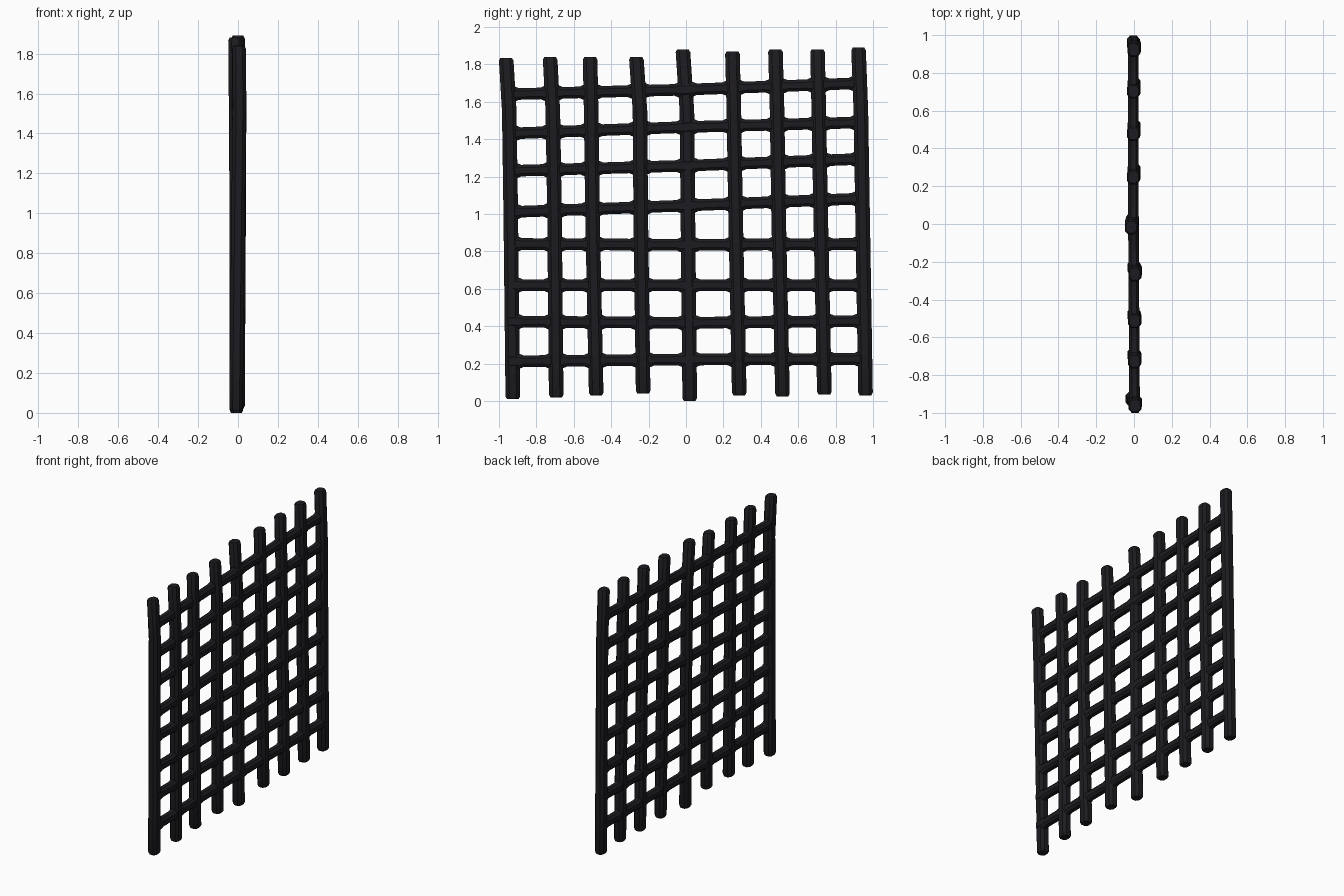
import bpy, bmesh, math

if "Cube" in bpy.data.objects:
    bpy.data.objects.remove(bpy.data.objects["Cube"])

mat = bpy.data.materials.new("dark_iron")
mat.diffuse_color = (0.012, 0.011, 0.014, 1)
mat.use_nodes = True
mat.node_tree.nodes["Principled BSDF"].inputs["Base Color"].default_value = mat.diffuse_color

# Unit octagon: a square with cut corners
C = 0.5
OCT = [(1, C), (C, 1), (-C, 1), (-1, C), (-1, -C), (-C, -1), (C, -1), (1, -C)]


def bar(name, rings):
    """rings: list of eight-point loops, skinned and capped"""
    bm = bmesh.new()
    loops = [[bm.verts.new(p) for p in r] for r in rings]
    for a, b in zip(loops, loops[1:]):
        for i in range(8):
            j = (i + 1) % 8
            bm.faces.new((a[i], a[j], b[j], b[i]))
    bm.faces.new(loops[0])
    bm.faces.new(loops[-1])
    bmesh.ops.recalc_face_normals(bm, faces=bm.faces)
    me = bpy.data.meshes.new(name)
    bm.to_mesh(me)
    bm.free()
    me.materials.append(mat)
    ob = bpy.data.objects.new(name, me)
    bpy.context.collection.objects.link(ob)
    bpy.context.view_layer.objects.active = ob
    ob.select_set(True)
    bpy.ops.object.shade_smooth_by_angle(angle=math.radians(30))
    ob.select_set(False)


def path_at(pts, t):
    """piecewise linear point on a list of (t, a, b)"""
    for p, q in zip(pts, pts[1:]):
        if t <= q[0] or q is pts[-1]:
            k = (t - p[0]) / (q[0] - p[0])
            return [p[i] + k * (q[i] - p[i]) for i in (1, 2)]


# Upright bars: bottom z, top z, y at bottom / middle / upper / top, x at bottom / top
uprights = [
    (0.01, 1.835, -0.926, -0.937, -0.945, -0.962, -0.01, 0.005),
    (0.02, 1.84, -0.694, -0.703, -0.712, -0.727, 0.0, 0.003),
    (0.03, 1.84, -0.480, -0.500, -0.507, -0.513, 0.0, 0.003),
    (0.04, 1.84, -0.229, -0.242, -0.246, -0.266, 0.0, 0.005),
    (0.00, 1.88, 0.020, 0.010, 0.005, -0.017, -0.008, -0.015),
    (0.03, 1.87, 0.285, 0.265, 0.256, 0.248, 0.0, -0.004),
    (0.025, 1.88, 0.516, 0.495, 0.487, 0.478, 0.0, -0.003),
    (0.035, 1.88, 0.740, 0.720, 0.710, 0.703, 0.0, -0.003),
    (0.03, 1.89, 0.960, 0.944, 0.935, 0.922, -0.004, 0.0),
]
paths = []
for n, (z0, z1, ya, yb, yc, yd, x0, x1) in enumerate(uprights):
    pts = [(z0, x0, ya), (1.0, (x0 + x1) / 2 + 0.003, yb),
           (1.55, x1 + 0.003, yc), (z1, x1, yd)]
    paths.append(pts)
    stations = [(z0, 0.8), (z0 + 0.015, 1)]
    stations += [(z, 1) for z in (0.3, 0.65, 1.0, 1.3, 1.55)]
    stations += [(z1 - 0.015, 1), (z1, 0.8)]
    rings = []
    for z, s in stations:
        x, y = path_at(pts, z)
        rings.append([(x + u * 0.034 * s, y + v * 0.039 * s, z) for u, v in OCT])
    bar(f"upright_bar_{n + 1}", rings)

# Cross bars: z at left / middle / right; flared where they meet an upright
crossbars = [(0.212, 0.222, 0.225), (0.425, 0.418, 0.428), (0.62, 0.62, 0.62),
             (0.84, 0.835, 0.84), (1.01, 1.045, 1.083), (1.23, 1.258, 1.295),
             (1.43, 1.465, 1.49), (1.64, 1.665, 1.7)]
for n, (za, zb, zc) in enumerate(crossbars):
    pts = [(-0.95, 0.003, za), (0.0, -0.003, zb), (0.95, -0.003, zc)]
    stations = []
    for i, p in enumerate(paths):
        y = path_at(p, zb)[1]
        if i > 0:
            stations += [(y - 0.06, 0.031), (y - 0.038, 0.04)]
        else:
            stations.append((y - 0.02, 0.036))
        if i < 8:
            stations += [(y + 0.038, 0.04), (y + 0.06, 0.031)]
        else:
            stations.append((y + 0.02, 0.036))
    rings = []
    for y, h in stations:
        x, z = path_at(pts, y)
        rings.append([(x + u * 0.028, y, z + v * h) for u, v in OCT])
    bar(f"cross_bar_{n + 1}", rings)
